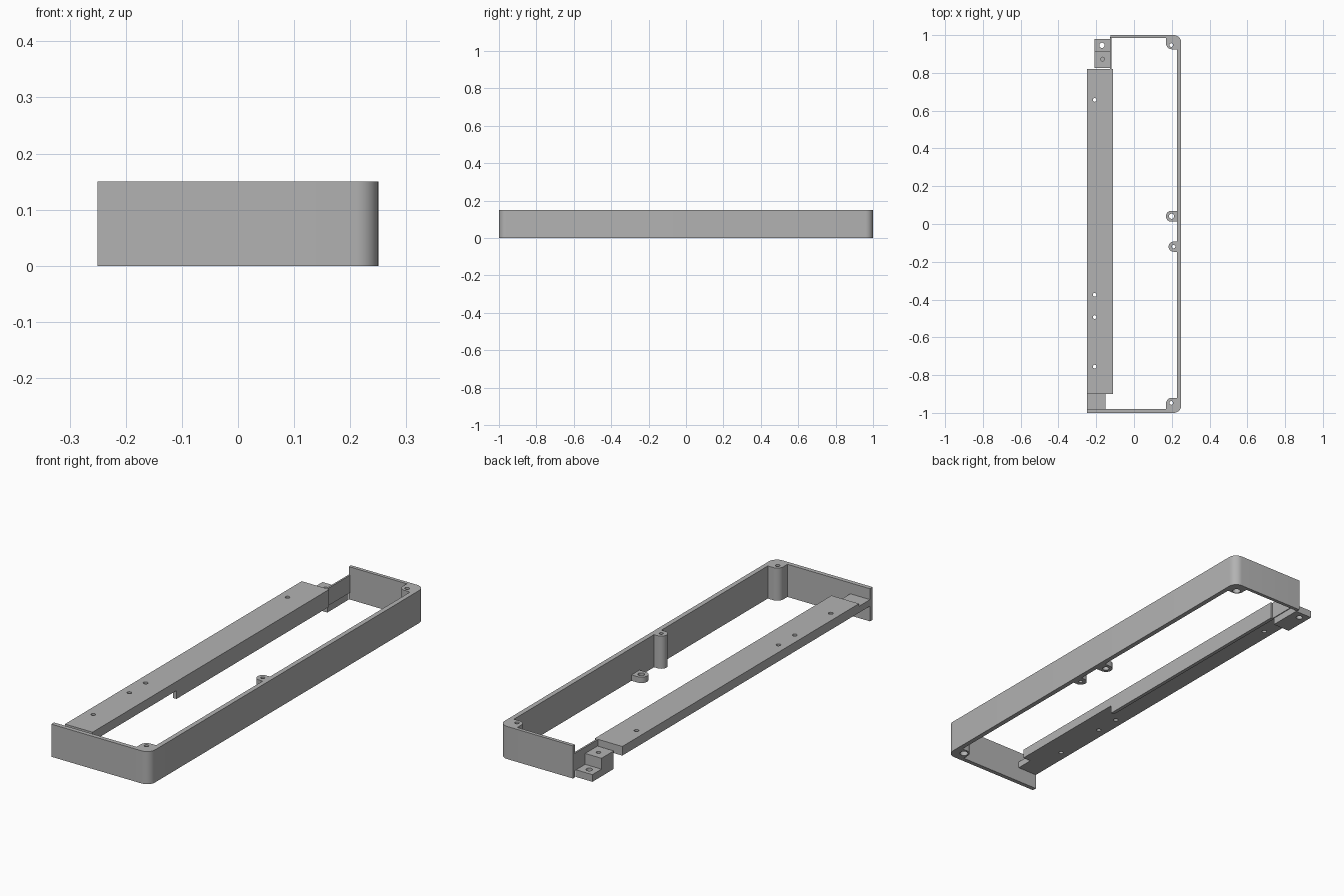
import bpy, bmesh, math
from mathutils import Vector

cube = bpy.data.objects.get("Cube")
if cube:
    bpy.data.objects.remove(cube, do_unlink=True)

grey = bpy.data.materials.new("plain grey")
grey.use_nodes = True
COLOUR = (0.45, 0.45, 0.45, 1)
grey.diffuse_color = COLOUR
grey.node_tree.nodes["Principled BSDF"].inputs["Base Color"].default_value = COLOUR


def rounded(outline, steps=8):
    """Expand (x, y, radius) corners into arcs; right-angled corners only."""
    pts = []
    n = len(outline)
    for i, corner in enumerate(outline):
        p = Vector(corner[:2])
        if len(corner) == 2:
            pts.append(p)
            continue
        r = corner[2]
        a = (Vector(outline[i - 1][:2]) - p).normalized() * r
        b = (Vector(outline[(i + 1) % n][:2]) - p).normalized() * r
        for k in range(steps + 1):
            t = k / steps * math.pi / 2
            pts.append(p + a * (1 - math.sin(t)) + b * (1 - math.cos(t)))
    return pts


def prism(name, outline, z0, z1):
    """Extrude an outline between two heights."""
    bm = bmesh.new()
    face = bm.faces.new([bm.verts.new((p[0], p[1], z0)) for p in rounded(outline)])
    top = bmesh.ops.extrude_face_region(bm, geom=[face])["geom"]
    verts = [v for v in top if isinstance(v, bmesh.types.BMVert)]
    bmesh.ops.translate(bm, verts=verts, vec=(0, 0, z1 - z0))
    bmesh.ops.recalc_face_normals(bm, faces=bm.faces)
    mesh = bpy.data.meshes.new(name)
    bm.to_mesh(mesh)
    bm.free()
    mesh.materials.append(grey)
    obj = bpy.data.objects.new(name, mesh)
    bpy.context.collection.objects.link(obj)
    return obj


def box(name, x0, x1, y0, y1, z0, z1):
    return prism(name, [(x0, y0), (x1, y0), (x1, y1), (x0, y1)], z0, z1)


def activate(obj):
    bpy.ops.object.select_all(action="DESELECT")
    obj.select_set(True)
    bpy.context.view_layer.objects.active = obj


def drill(obj, x, y, r, z0=-0.1, z1=0.3):
    """Cut a round hole."""
    bpy.ops.mesh.primitive_cylinder_add(vertices=24, radius=r, depth=z1 - z0,
                                        location=(x, y, (z0 + z1) / 2))
    cutter = bpy.context.object
    cutter.hide_render = True
    activate(obj)
    mod = obj.modifiers.new("hole", "BOOLEAN")
    mod.operation, mod.solver, mod.object = "DIFFERENCE", "EXACT", cutter
    bpy.ops.object.modifier_apply(modifier=mod.name)
    bpy.data.objects.remove(cutter, do_unlink=True)


# Three-sided wall with screw bosses in its rounded corners
wall = prism("outer_wall", [
    (-0.25, -1), (0.25, -1, 0.04), (0.25, 1, 0.04), (-0.125, 1),
    (-0.125, 0.984), (0.17, 0.984), (0.17, 0.925, 0.03), (0.228, 0.925),
    (0.228, -0.92), (0.17, -0.92, 0.03), (0.17, -0.98), (-0.25, -0.98)], 0, 0.15)
for side in (-1, 1):
    drill(wall, 0.197, side * 0.947, 0.01)
    drill(wall, 0.197, side * 0.947, 0.018, -0.1, 0.02)

# Mounts on the inside of the long wall
post = prism("tall_post", [(0.235, -0.147), (0.235, -0.093),
                           (0.183, -0.093, 0.0269), (0.183, -0.147, 0.0269)], 0, 0.15)
drill(post, 0.21, -0.12, 0.009)
tab = prism("low_tab", [(0.235, 0.012), (0.235, 0.07),
                        (0.169, 0.07, 0.0289), (0.169, 0.012, 0.0289)], 0, 0.027)
drill(tab, 0.199, 0.041, 0.014)

# Long side plate
plate = box("side_plate", -0.25, -0.11, -0.9, 0.82, 0.07, 0.112)
for y in (-0.755, -0.493, -0.375, 0.657):
    drill(plate, -0.208, y, 0.01)
box("plate_skirt", -0.127, -0.11, -0.29, 0.82, 0.032, 0.075)
box("skirt_extension", -0.127, -0.119, 0.815, 0.99, 0.032, 0.112)
box("front_tab", -0.25, -0.15, -0.985, -0.895, 0.07, 0.1)

# Stepped bracket at the back end of the plate
lower = box("bracket_lower_step", -0.21, -0.123, 0.912, 0.98, 0, 0.033)
drill(lower, -0.17, 0.946, 0.014)
upper = box("bracket_upper_step", -0.21, -0.123, 0.825, 0.914, 0, 0.083)
drill(upper, -0.166, 0.873, 0.01, 0.03, 0.2)

for obj in (wall, post, tab, plate, lower, upper):
    activate(obj)
    bpy.ops.object.shade_smooth_by_angle(angle=math.radians(30))
